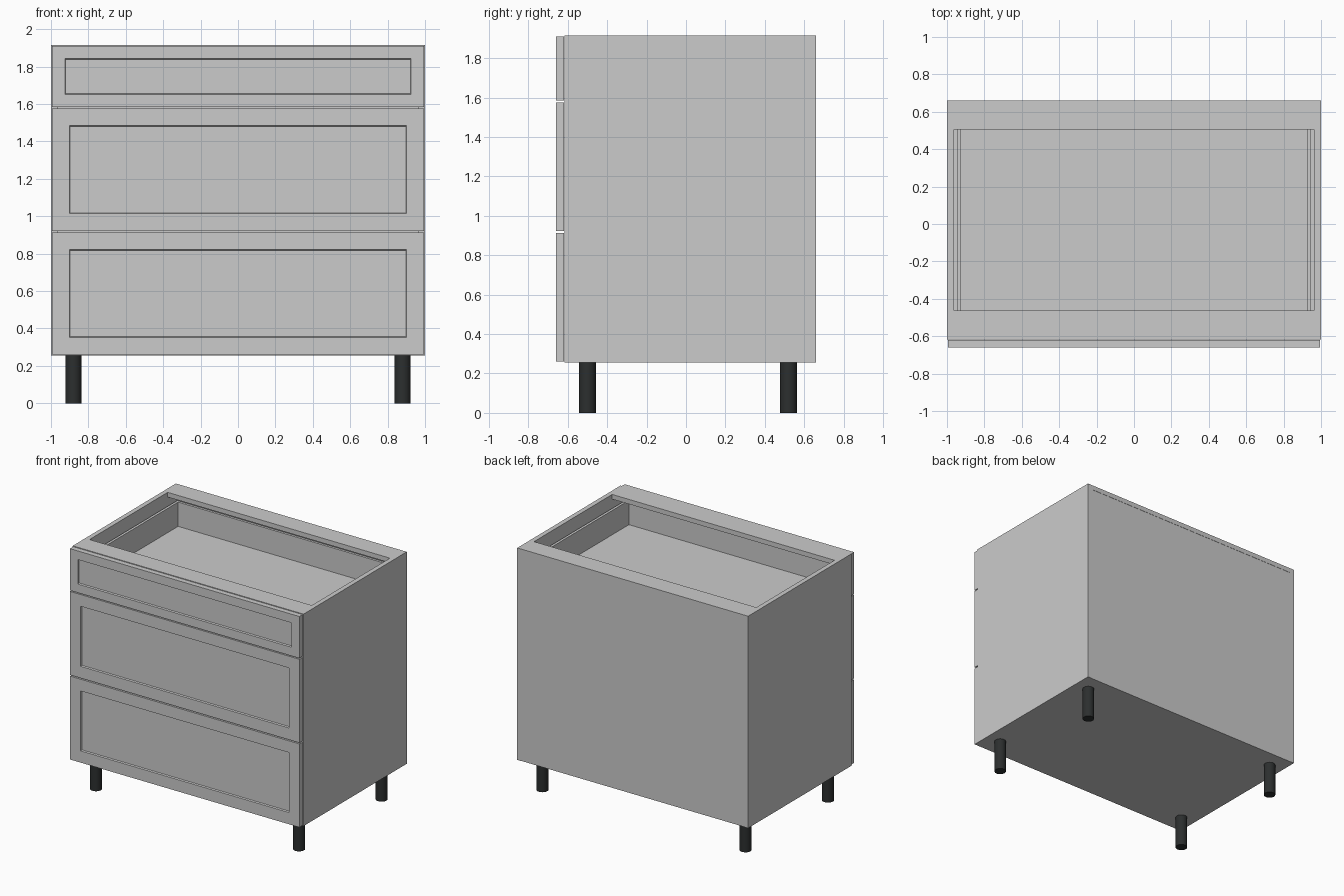
import bpy, bmesh
from mathutils import Vector

if "Cube" in bpy.data.objects:
    bpy.data.objects.remove(bpy.data.objects["Cube"])


def make_object(name, bm):
    mesh = bpy.data.meshes.new(name)
    bm.to_mesh(mesh)
    bm.free()
    obj = bpy.data.objects.new(name, mesh)
    bpy.context.collection.objects.link(obj)
    return obj


def add_box(bm, lo, hi):
    lo, hi = Vector(lo), Vector(hi)
    verts = bmesh.ops.create_cube(bm, size=1)["verts"]
    bmesh.ops.scale(bm, vec=hi - lo, verts=verts)
    bmesh.ops.translate(bm, vec=(lo + hi) / 2, verts=verts)


def box(name, lo, hi):
    bm = bmesh.new()
    add_box(bm, lo, hi)
    return make_object(name, bm)


def drawer_front(name, z0, z1, frame):
    # Slab with a shallow recessed panel that has slightly sloped edges
    bm = bmesh.new()
    add_box(bm, (-0.994, FRONT, z0), (0.994, -0.62, z1))
    face = min(bm.faces, key=lambda f: f.calc_center_median().y)
    bmesh.ops.inset_region(bm, faces=[face], thickness=frame)
    bmesh.ops.inset_region(bm, faces=[face], thickness=0.006)
    bmesh.ops.translate(bm, vec=(0, 0.012, 0), verts=face.verts[:])
    make_object(name, bm)


def drawer_box(name, z0, z1):
    # Open tray: bottom, two sides and a back
    bm = bmesh.new()
    add_box(bm, (-0.925, -0.615, z0), (0.925, 0.58, z0 + 0.025))
    for a, b in ((-0.945, -0.925), (0.925, 0.945)):
        add_box(bm, (a, -0.615, z0), (b, 0.60, z1))
    add_box(bm, (-0.925, 0.58, z0), (0.925, 0.60, z1))
    make_object(name, bm)


FRONT, FACE, BACK = -0.66, -0.617, 0.66
BASE, TOP, T = 0.255, 1.915, 0.037
INNER = 1 - T

# Carcass
box("left_side", (-1, FACE, BASE), (-INNER, BACK, TOP))
box("right_side", (INNER, FACE, BASE), (1, BACK, TOP))
box("bottom_panel", (-INNER, FACE, BASE), (INNER, 0.62, BASE + T))
box("back_panel", (-INNER, 0.62, BASE), (INNER, 0.658, TOP - T))
box("front_top_rail", (-INNER, FACE, TOP - T), (INNER, -0.462, TOP))
box("back_top_rail", (-INNER, 0.505, TOP - T), (INNER, BACK, TOP))

# Drawers: position, front limits, frame width, tray limits
for name, z0, z1, frame, b0, b1 in (
        ("bottom", 0.26, 0.913, 0.13, 0.33, 0.75),
        ("middle", 0.922, 1.576, 0.13, 0.97, 1.40),
        ("top", 1.584, 1.911, 0.096, 1.605, 1.82)):
    drawer_front(name + "_drawer_front", z0, z1, frame)
    drawer_box(name + "_drawer_box", b0, b1)

# Round legs
black = bpy.data.materials.new("black_plastic")
black.diffuse_color = (0.025, 0.028, 0.028, 1)
black.use_nodes = True
black.node_tree.nodes["Principled BSDF"].inputs["Base Color"].default_value = black.diffuse_color
for side, x in (("left", -0.88), ("right", 0.88)):
    for end, y in (("front", -0.50), ("back", 0.52)):
        bpy.ops.mesh.primitive_cylinder_add(
            vertices=32, radius=0.043, depth=BASE, location=(x, y, BASE / 2))
        leg = bpy.context.object
        leg.name = f"{end}_{side}_leg"
        leg.data.materials.append(black)
        bpy.ops.object.shade_smooth_by_angle()
